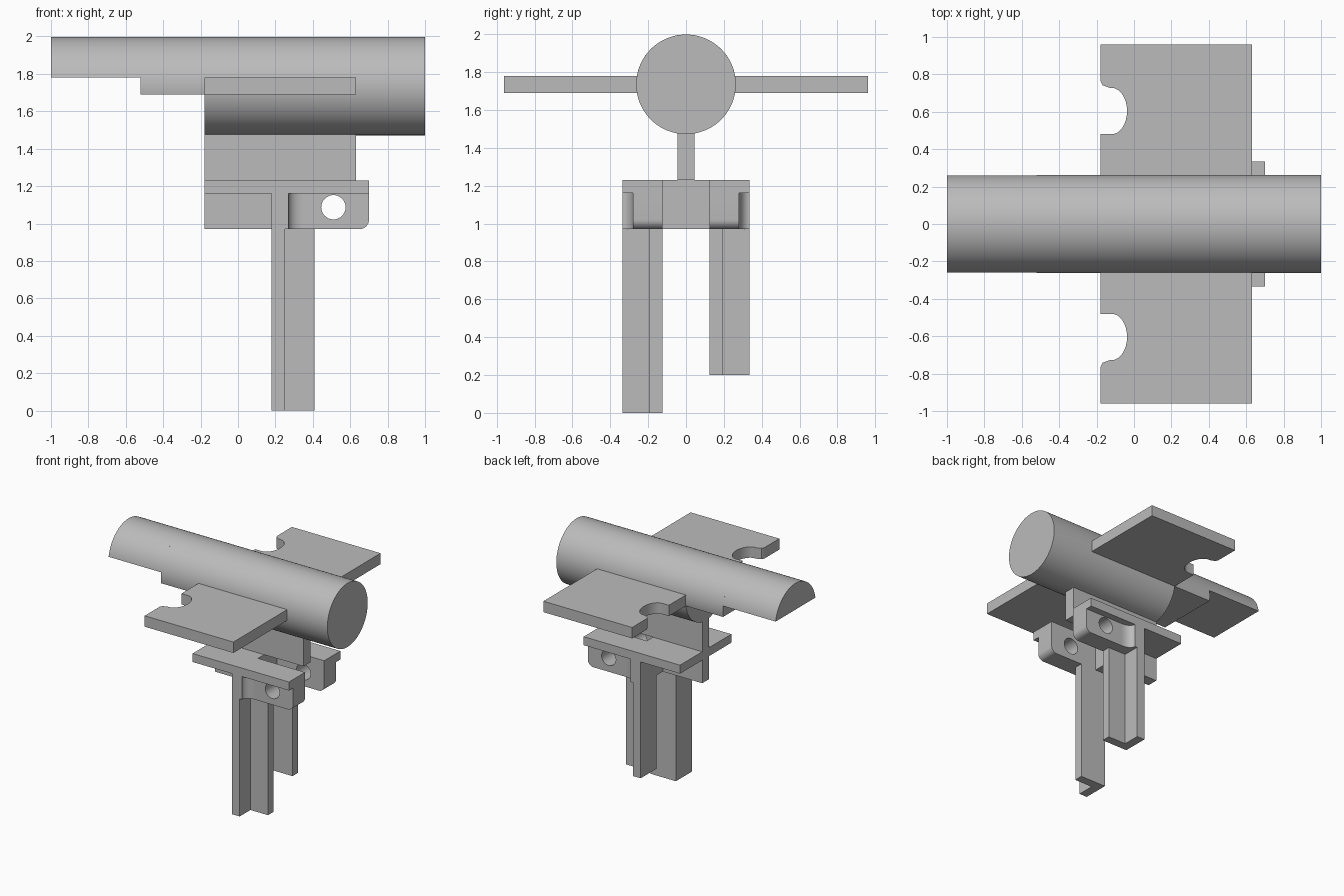
import bpy, bmesh
from math import pi, sin, cos, asin, radians

old = bpy.data.objects.get("Cube")
if old:
    bpy.data.objects.remove(old)

grey = bpy.data.materials.new("plain grey")
grey.use_nodes = True
grey.diffuse_color = (0.5, 0.5, 0.5, 1)
grey.node_tree.nodes["Principled BSDF"].inputs["Base Color"].default_value = (0.5, 0.5, 0.5, 1)


def prism(name, outline, axis, lo, hi):
    """Extrude a 2D outline along an axis; the outline uses the other two axes in order."""
    def place(p, d):
        return {"x": (d, p[0], p[1]), "y": (p[0], d, p[1]), "z": (p[0], p[1], d)}[axis]
    bm = bmesh.new()
    face = bm.faces.new([bm.verts.new(place(p, lo)) for p in outline])
    new = bmesh.ops.extrude_face_region(bm, geom=[face])["geom"]
    for v in new:
        if isinstance(v, bmesh.types.BMVert):
            v.co["xyz".index(axis)] = hi
    bmesh.ops.recalc_face_normals(bm, faces=bm.faces)
    mesh = bpy.data.meshes.new(name)
    bm.to_mesh(mesh)
    bm.free()
    mesh.materials.append(grey)
    ob = bpy.data.objects.new(name, mesh)
    bpy.context.collection.objects.link(ob)
    return ob


def box(name, x, y, z):
    return prism(name, [(x[0], y[0]), (x[1], y[0]), (x[1], y[1]), (x[0], y[1])], "z", *z)


def arc(cx, cy, rx, ry, start, end, n):
    return [(cx + rx * cos(start + (end - start) * i / n),
             cy + ry * sin(start + (end - start) * i / n)) for i in range(n + 1)]


def flip(points):
    return [(x, -y) for x, y in points]


def smooth(ob):
    bpy.ops.object.select_all(action="DESELECT")
    ob.select_set(True)
    bpy.context.view_layer.objects.active = ob
    bpy.ops.object.shade_smooth_by_angle(angle=radians(30))


# Round body, with its nose cut away underneath in two steps
R, AXIS_Z = 0.263, 1.735
smooth(prism("body", arc(0, AXIS_Z, R, R, 0, 2 * pi, 96)[:-1], "x", -0.18, 1))
for name, cut, x0, x1 in (("nose_step", 1.69, -0.52, -0.18), ("nose", 1.78, -1, -0.52)):
    a = asin((cut - AXIS_Z) / R)
    smooth(prism(name, arc(0, AXIS_Z, R, R, a, pi - a, 56), "x", x0, x1))

# Wings with a rounded notch in one edge
notch = [(-0.18, 0.765), (-0.168, 0.742), (-0.13, 0.728)]
notch += arc(-0.12, 0.604, 0.083, 0.124, pi / 2, -pi / 2, 16) + [(-0.18, 0.48)]
wing = [(-0.18, 0.2), (0.63, 0.2), (0.63, 0.96), (-0.18, 0.96)] + notch
smooth(prism("left_wing", wing, "z", 1.69, 1.78))
smooth(prism("right_wing", flip(wing), "z", 1.69, 1.78))

# Upright web, base plate with a slot, and the rib and crossbar below it
box("web", (-0.18, 0.63), (-0.045, 0.045), (1.23, 1.52))
half = [(-0.18, 0.335), (0.7, 0.335), (0.7, 0.125), (0.27, 0.125)]
prism("base_plate", half + flip(half)[::-1], "z", 1.16, 1.23)
box("rib", (-0.18, 0.18), (-0.045, 0.045), (0.97, 1.16))
box("crossbar", (0.18, 0.27), (-0.335, 0.335), (0.97, 1.16))

# Drilled lugs, corner fillets and angle-section legs
lug = [(0.27, 0.97)] + arc(0.65, 1.02, 0.05, 0.05, -pi / 2, 0, 8) + [(0.7, 1.16), (0.27, 1.16)]
fillet = [(0.27, 0.28)] + arc(0.35, 0.335, 0.08, 0.055, -pi / 2, -pi, 10)
leg = [(0.18, 0.125), (0.41, 0.125), (0.41, 0.195), (0.25, 0.195), (0.25, 0.335), (0.18, 0.335)]
drill = prism("drill_cutter", arc(0.51, 1.087, 0.065, 0.065, 0, 2 * pi, 40)[:-1], "y", -0.5, 0.5)
drill.hide_render = True
for side, s, foot in (("front", -1, 0), ("back", 1, 0.2)):
    ob = prism(side + "_lug", lug, "y", s * 0.125, s * 0.28)
    bpy.context.view_layer.objects.active = ob
    mod = ob.modifiers.new("hole", "BOOLEAN")
    mod.operation, mod.solver, mod.object = "DIFFERENCE", "EXACT", drill
    bpy.ops.object.modifier_apply(modifier=mod.name)
    smooth(ob)
    smooth(prism(side + "_fillet", fillet if s > 0 else flip(fillet), "z", 0.97, 1.16))
    prism(side + "_leg", leg if s > 0 else flip(leg), "z", foot, 0.97)
bpy.data.objects.remove(drill)
